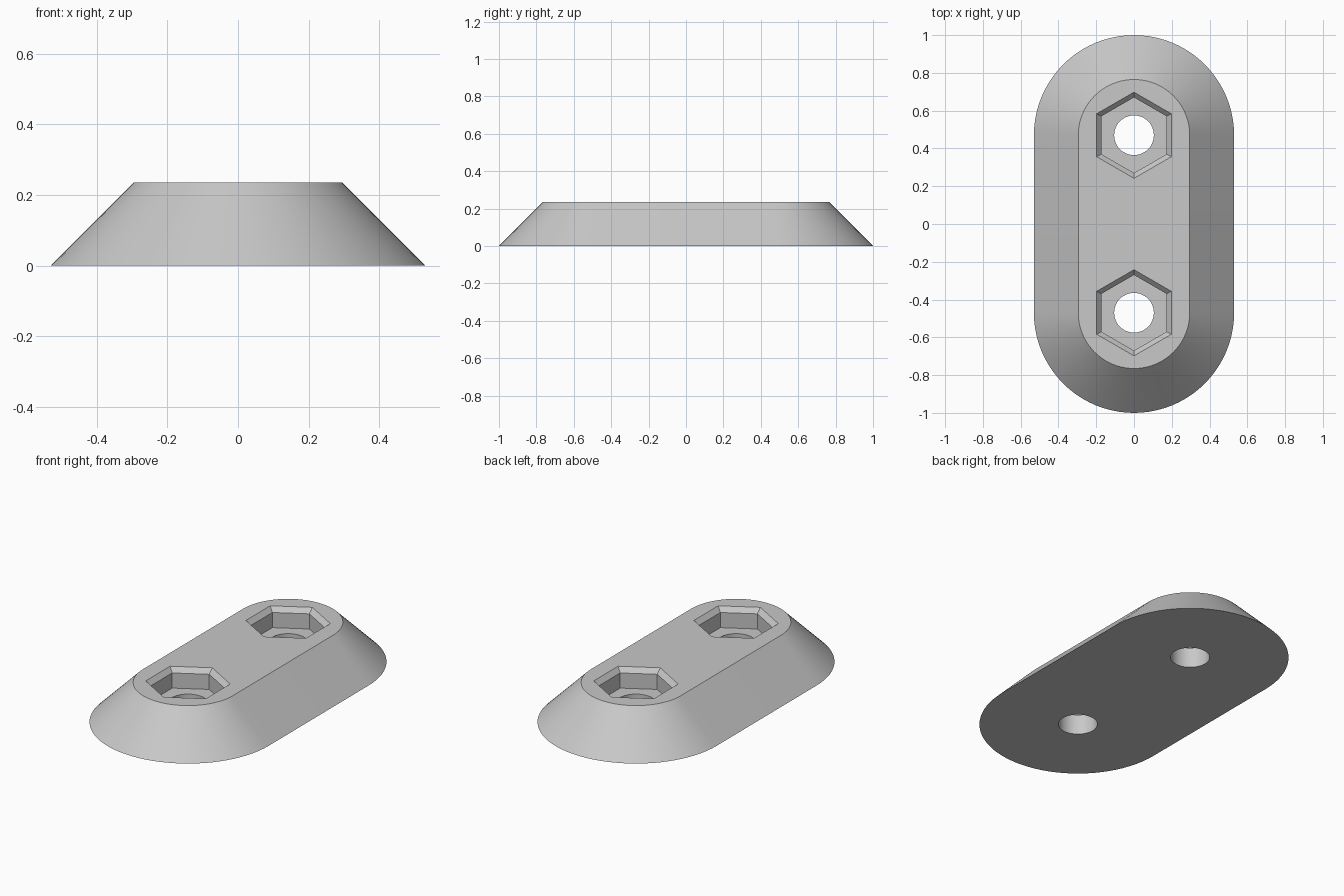
import bpy, bmesh, math

if "Cube" in bpy.data.objects:
    bpy.data.objects.remove(bpy.data.objects["Cube"])

H = 0.235          # plate height
CY = 0.47          # hole spacing from the centre
R_BASE, R_TOP = 0.53, 0.295
R_HOLE = 0.105
HEX, HEX_LIP = 0.20, 0.228   # pocket and chamfer corner radii
LIP, FLOOR = 0.028, 0.117    # chamfer depth, pocket floor height

grey = bpy.data.materials.new("light_grey")
grey.diffuse_color = (0.58, 0.58, 0.58, 1)
grey.use_nodes = True
grey.node_tree.nodes["Principled BSDF"].inputs["Base Color"].default_value = grey.diffuse_color


def circle(r, n, z, cy=0.0):
    """Ring of n points with a corner on the +y axis."""
    return [(r * math.sin(2 * math.pi * i / n),
             cy + r * math.cos(2 * math.pi * i / n), z) for i in range(n)]


def stadium(r, z, n=40):
    """Rounded slot outline: two half circles joined by straight sides."""
    pts = []
    for start, cy in ((0, CY), (math.pi, -CY)):
        for i in range(n + 1):
            a = start + math.pi * i / n
            pts.append((r * math.cos(a), cy + r * math.sin(a), z))
    return pts


def loft(name, rings):
    """Closed solid through rings of equal point count."""
    bm = bmesh.new()
    loops = [[bm.verts.new(p) for p in ring] for ring in rings]
    n = len(loops[0])
    for a, b in zip(loops, loops[1:]):
        for i in range(n):
            j = (i + 1) % n
            bm.faces.new((a[i], a[j], b[j], b[i]))
    bm.faces.new(loops[0])
    bm.faces.new(loops[-1])
    bmesh.ops.recalc_face_normals(bm, faces=bm.faces)
    mesh = bpy.data.meshes.new(name)
    bm.to_mesh(mesh)
    bm.free()
    ob = bpy.data.objects.new(name, mesh)
    bpy.context.collection.objects.link(ob)
    mesh.materials.append(grey)
    return ob


# Bevelled plate
plate = loft("plate", [stadium(R_BASE, 0), stadium(R_TOP, H)])

# Chamfered hexagonal nut pockets and round bolt holes
cutters = []
for cy in (-CY, CY):
    cutters.append(loft("pocket_cutter", [
        circle(HEX, 6, FLOOR, cy),
        circle(HEX, 6, H - LIP, cy),
        circle(2 * HEX_LIP - HEX, 6, H + LIP, cy)]))
    cutters.append(loft("hole_cutter", [
        circle(R_HOLE, 48, -0.1, cy), circle(R_HOLE, 48, H - 0.05, cy)]))

bpy.context.view_layer.objects.active = plate
plate.select_set(True)
for c in cutters:
    m = plate.modifiers.new("cut", 'BOOLEAN')
    m.operation, m.solver, m.object = 'DIFFERENCE', 'EXACT', c
    bpy.ops.object.modifier_apply(modifier=m.name)
for c in cutters:
    bpy.data.objects.remove(c)

bpy.ops.object.shade_smooth_by_angle(angle=math.radians(25))
